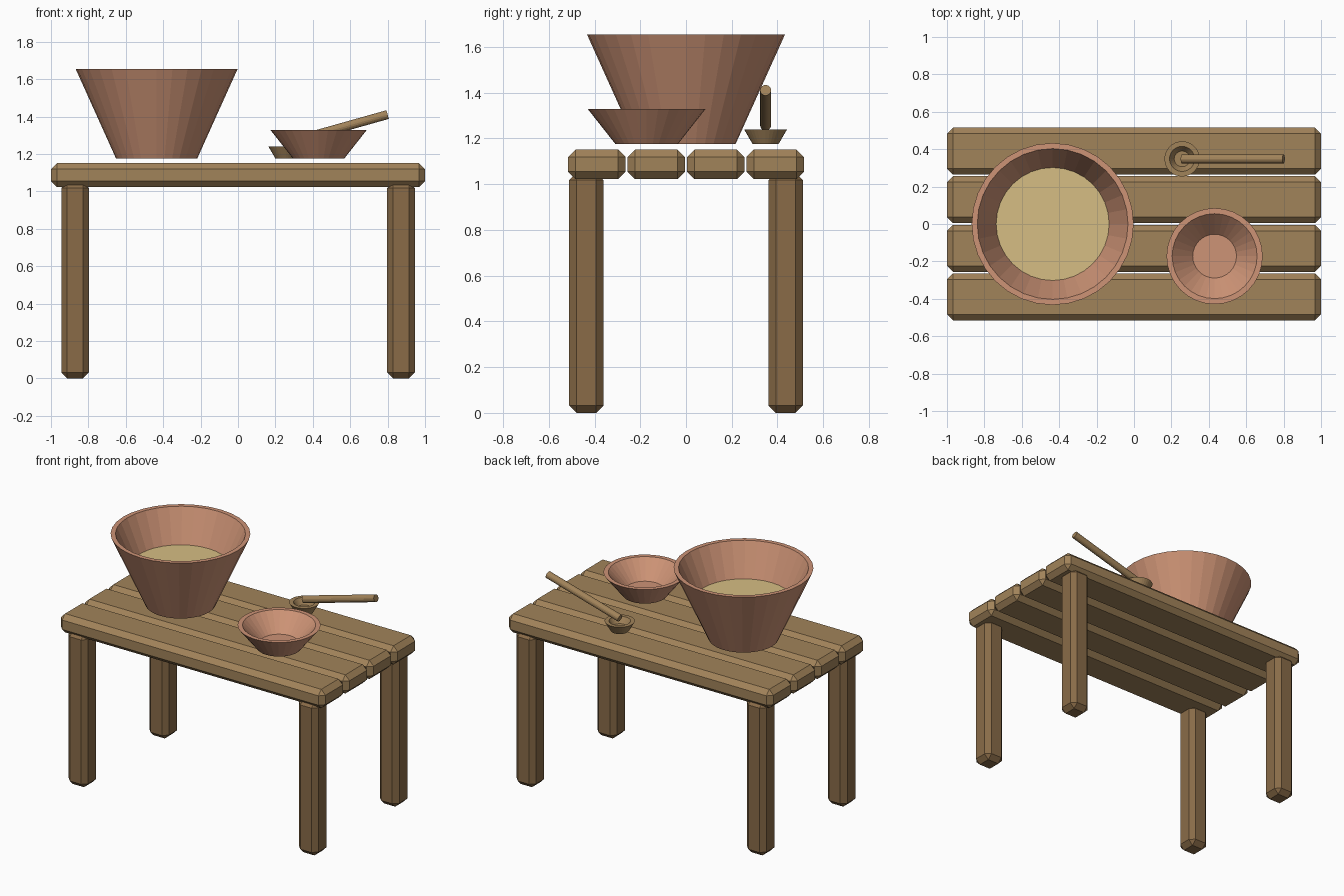
import bpy, bmesh
from math import cos, sin, pi
from mathutils import Vector

if "Cube" in bpy.data.objects:
    bpy.data.objects.remove(bpy.data.objects["Cube"])


def make_material(name, srgb):
    colour = [(c / 255) ** 2.2 for c in srgb] + [1.0]
    mat = bpy.data.materials.new(name)
    mat.use_nodes = True
    mat.diffuse_color = colour
    mat.node_tree.nodes["Principled BSDF"].inputs["Base Color"].default_value = colour
    return mat


plank_wood = make_material("plank wood", (160, 130, 90))
leg_wood = make_material("leg wood", (136, 107, 73))
clay = make_material("clay", (204, 146, 117))
broth = make_material("broth", (213, 188, 130))


def add_object(name, bm, mat, location=(0, 0, 0)):
    bmesh.ops.recalc_face_normals(bm, faces=bm.faces)
    mesh = bpy.data.meshes.new(name)
    bm.to_mesh(mesh)
    bm.free()
    mesh.materials.append(mat)
    obj = bpy.data.objects.new(name, mesh)
    obj.location = location
    bpy.context.collection.objects.link(obj)
    return obj


def beam(name, centre, size, mat):
    """Box with chamfered edges."""
    bm = bmesh.new()
    bmesh.ops.create_cube(bm, size=1)
    bmesh.ops.scale(bm, vec=size, verts=bm.verts)
    obj = add_object(name, bm, mat, centre)
    bevel = obj.modifiers.new("chamfer", "BEVEL")
    bevel.width = 0.032
    bevel.segments = 1
    return obj


def turned(name, centre, profile, mat, sides=32):
    """Closed vessel from (radius, height) rings, capped at both ends."""
    bm = bmesh.new()
    rings = [[bm.verts.new((r * cos(2 * pi * i / sides), r * sin(2 * pi * i / sides), z))
              for i in range(sides)] for r, z in profile]
    for low, high in zip(rings, rings[1:]):
        for i in range(sides):
            j = (i + 1) % sides
            bm.faces.new((low[i], low[j], high[j], high[i]))
    bm.faces.new(rings[0])
    bm.faces.new(rings[-1])
    return add_object(name, bm, mat, centre)


def rod(name, start, end, radius, mat):
    """Straight round stick between two points."""
    start, end = Vector(start), Vector(end)
    bm = bmesh.new()
    bmesh.ops.create_cone(bm, cap_ends=True, segments=16, radius1=radius,
                          radius2=radius, depth=(end - start).length)
    turn = (end - start).to_track_quat("Z", "Y").to_matrix()
    bmesh.ops.rotate(bm, matrix=turn, verts=bm.verts)
    return add_object(name, bm, mat, (start + end) / 2)


# Table top
for n in range(4):
    beam(f"plank_{n + 1}", (0, -0.39 + 0.26 * n, 1.087), (2, 0.251, 0.128), plank_wood)

# Legs, tucked slightly into the planks
for x, side in ((-0.871, "right"), (0.871, "left")):
    for y, end in ((-0.436, "front"), (0.436, "back")):
        beam(f"{end}_{side}_leg", (x, y, 0.525), (0.148, 0.15, 1.05), leg_wood)

# Large bowl with its contents
BASE = 1.176
turned("large_bowl", (-0.435, 0, BASE),
       [(0.217, 0), (0.433, 0.479), (0.403, 0.479), (0.2, 0.03)], clay)
turned("broth_surface", (-0.435, 0, BASE), [(0.298, 0.255), (0.302, 0.262)], broth)

# Small bowl
turned("small_bowl", (0.431, -0.172, BASE),
       [(0.137, 0), (0.257, 0.152), (0.227, 0.152), (0.117, 0.035)], clay)

# Ladle
turned("ladle_cup", (0.257, 0.348, BASE),
       [(0.057, 0), (0.094, 0.064), (0.067, 0.064), (0.042, 0.025)], plank_wood)
rod("ladle_handle", (0.256, 0.348, 1.258), (0.8, 0.348, 1.411), 0.024, plank_wood)
